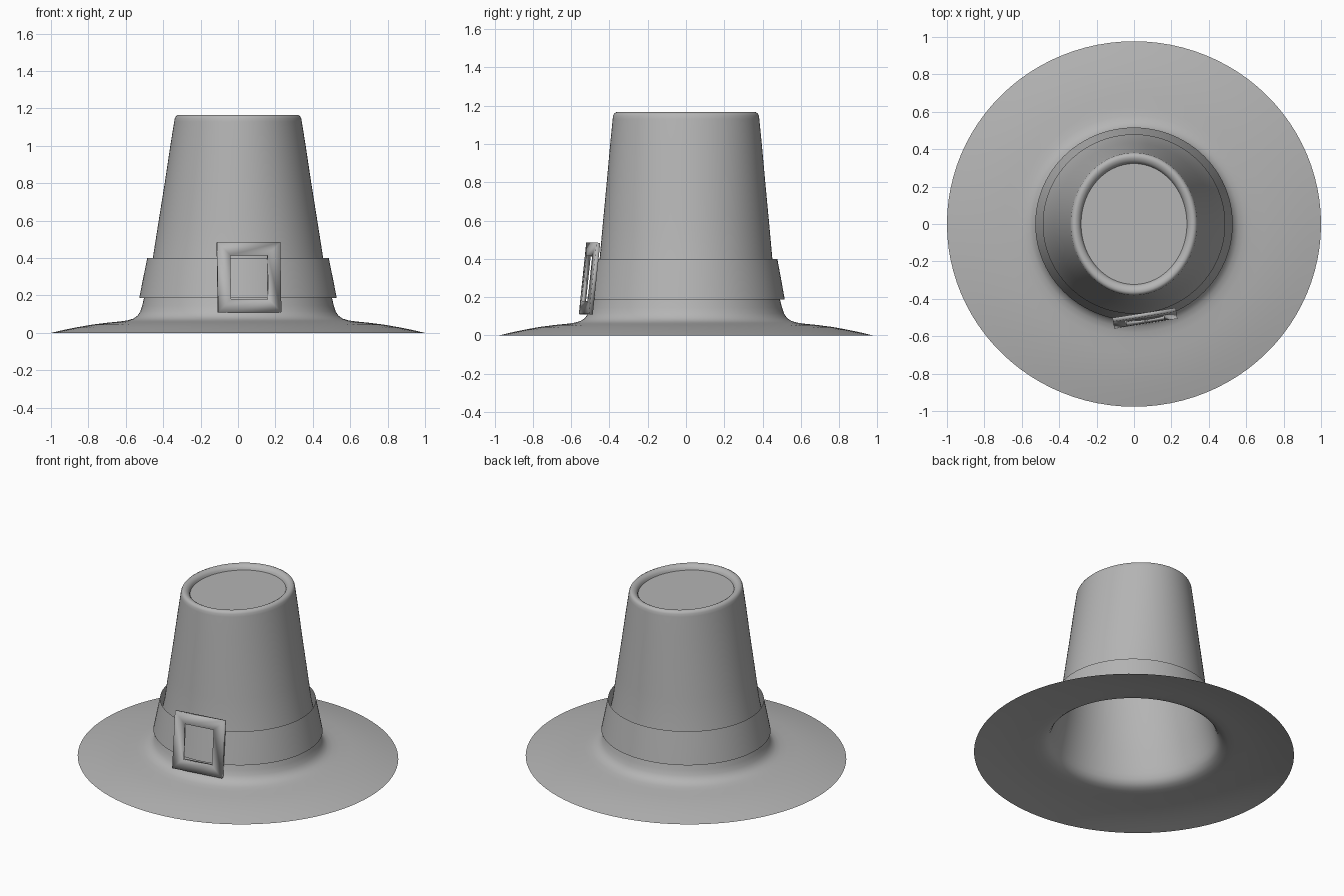
import bpy, bmesh
from math import sin, cos, radians, tau

if "Cube" in bpy.data.objects:
    bpy.data.objects.remove(bpy.data.objects["Cube"])

SIDES = 96
felt = bpy.data.materials.new("grey_felt")
felt.diffuse_color = (.46, .46, .46, 1)
felt.use_nodes = True
felt.node_tree.nodes["Principled BSDF"].inputs["Base Color"].default_value = felt.diffuse_color


def finish(name, bm, angle):
    me = bpy.data.meshes.new(name)
    bm.to_mesh(me)
    bm.free()
    me.materials.append(felt)
    ob = bpy.data.objects.new(name, me)
    bpy.context.collection.objects.link(ob)
    bpy.ops.object.select_all(action='DESELECT')
    ob.select_set(True)
    bpy.context.view_layer.objects.active = ob
    bpy.ops.object.shade_smooth_by_angle(angle=radians(angle))
    return ob


def elliptic_loft(name, profile, cap=False):
    """Skin stacked ellipses given as (x radius, y radius, height)."""
    bm = bmesh.new()
    rings = [[bm.verts.new((rx * cos(tau * i / SIDES), ry * sin(tau * i / SIDES), z))
              for i in range(SIDES)] for rx, ry, z in profile]
    for a, b in zip(rings, rings[1:]):
        for i in range(SIDES):
            j = (i + 1) % SIDES
            bm.faces.new((a[i], a[j], b[j], b[i]))
    if cap:
        bm.faces.new(rings[-1])
    return finish(name, bm, 50)


# Brim and crown in one sheet, open underneath, with a recessed top
elliptic_loft("hat_body", [
    (1.0, .977, 0), (.93, .91, .016), (.86, .843, .03), (.78, .767, .044),
    (.70, .69, .054), (.63, .622, .061), (.59, .58, .067), (.56, .55, .076),
    (.537, .527, .092), (.522, .512, .115), (.512, .502, .145), (.502, .49, .19),
    (.48, .47, .29), (.457, .452, .39), (.424, .433, .60), (.392, .414, .80),
    (.362, .396, 1.0), (.341, .383, 1.13), (.338, .381, 1.148),
    (.331, .375, 1.160), (.320, .364, 1.166), (.307, .350, 1.164),
    (.295, .337, 1.157), (.287, .328, 1.147), (.283, .323, 1.134)], cap=True)

# Flared band standing off the crown
elliptic_loft("hat_band", [(.528, .516, .187), (.507, .497, .293), (.485, .477, .40)])

# Square buckle: four mitred, softly shaded sides, front sloping to the outer edge
bm = bmesh.new()
section = [(0, .012), (0, -.008), (.07, -.012), (.07, .012)]
corners = [(-1, -1), (1, -1), (1, 1), (-1, 1)]
loops = [[bm.verts.new((sx * (.171 - d), y, sz * (.188 - d))) for d, y in section]
         for sx, sz in corners]
for k in range(4):
    a, b = loops[k], loops[(k + 1) % 4]
    for i in range(len(section)):
        j = (i + 1) % len(section)
        bm.faces.new((a[i], b[i], b[j], a[j]))
bmesh.ops.recalc_face_normals(bm, faces=bm.faces)
buckle = finish("buckle", bm, 100)
buckle.location = (.059, -.506, .297)
buckle.rotation_euler = (radians(-6), 0, radians(9))
